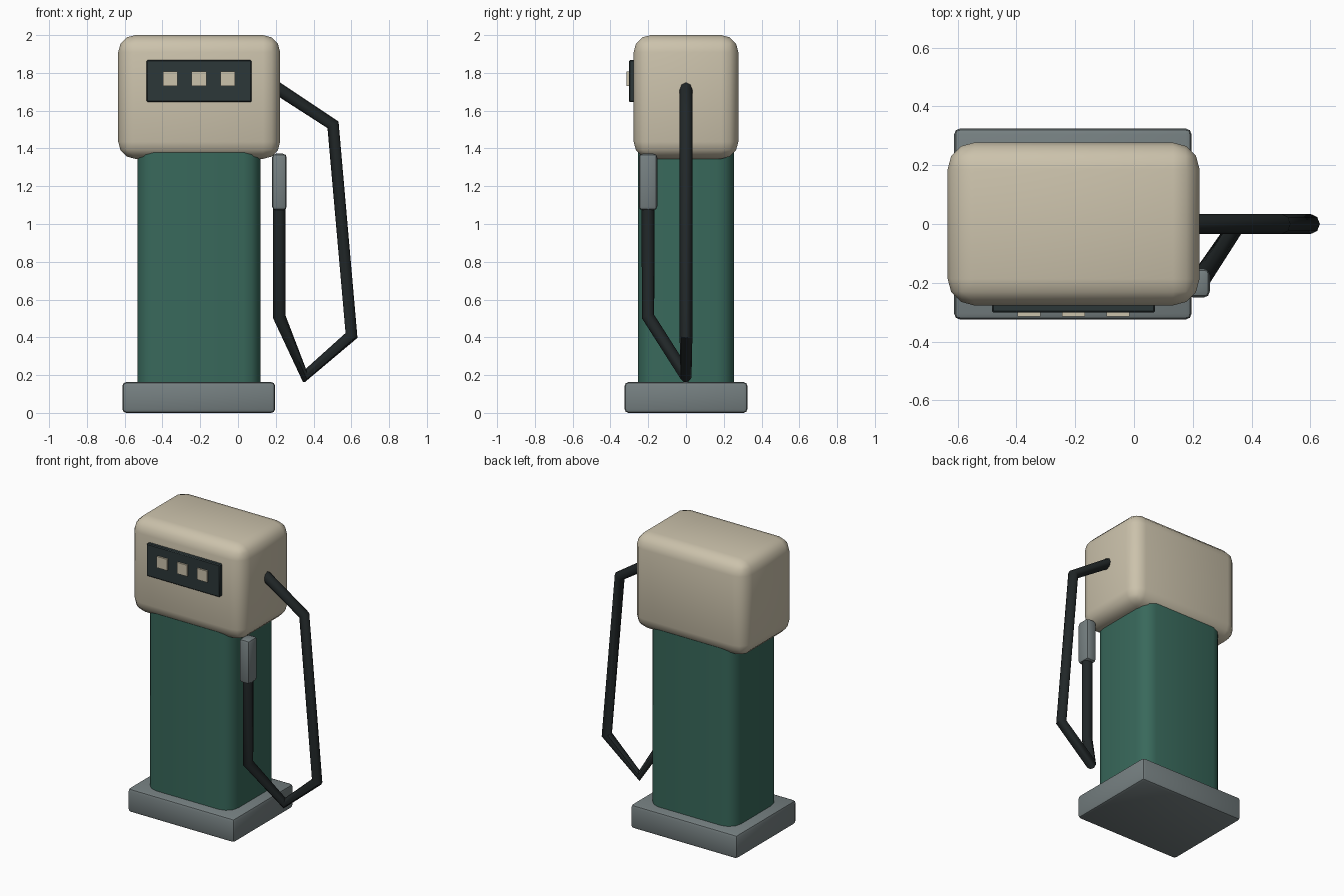
import bpy, bmesh, math

if "Cube" in bpy.data.objects:
    bpy.data.objects.remove(bpy.data.objects["Cube"])


def material(name, rgb):
    m = bpy.data.materials.new(name)
    m.diffuse_color = (*rgb, 1)
    m.use_nodes = True
    m.node_tree.nodes["Principled BSDF"].inputs["Base Color"].default_value = m.diffuse_color
    return m


CREAM = material("cream_paint", (0.60, 0.54, 0.41))
GREEN = material("green_paint", (0.04, 0.14, 0.105))
STEEL = material("steel", (0.18, 0.215, 0.22))
PANEL = material("dark_panel", (0.025, 0.038, 0.04))
RUBBER = material("rubber", (0.015, 0.02, 0.021))


def smooth(ob, angle=40):
    bpy.ops.object.select_all(action='DESELECT')
    ob.select_set(True)
    bpy.context.view_layer.objects.active = ob
    bpy.ops.object.shade_smooth_by_angle(angle=math.radians(angle))


def box(name, x, y, z, mat, bevel=0, segments=3, upright_only=False):
    """Box from (min, max) ranges, with all or only upright edges rounded."""
    bm = bmesh.new()
    bmesh.ops.create_cube(bm, size=1)
    for v in bm.verts:
        for i, (lo, hi) in enumerate((x, y, z)):
            v.co[i] = hi if v.co[i] > 0 else lo
    if bevel:
        edges = [e for e in bm.edges if not upright_only
                 or abs(e.verts[0].co.z - e.verts[1].co.z) > 0.01]
        bmesh.ops.bevel(bm, geom=edges, offset=bevel, segments=segments,
                        profile=0.5, affect='EDGES')
    mesh = bpy.data.meshes.new(name)
    bm.to_mesh(mesh)
    bm.free()
    ob = bpy.data.objects.new(name, mesh)
    bpy.context.collection.objects.link(ob)
    mesh.materials.append(mat)
    smooth(ob)
    return ob


# Plinth, cabinet and head
box("base", (-0.612, 0.196), (-0.325, 0.325), (0, 0.163), STEEL, 0.02, 2)
box("body", (-0.533, 0.119), (-0.254, 0.254), (0.1, 1.5), GREEN, 0.09, 3, True)
box("head", (-0.634, 0.223), (-0.277, 0.277), (1.345, 2.0), CREAM, 0.09, 3)

# Display panel with three windows
box("display_panel", (-0.484, 0.072), (-0.302, -0.26), (1.645, 1.868), PANEL, 0.006, 1)
for i in range(3):
    cx = -0.358 + i * 0.152
    box(f"display_window_{i + 1}", (cx - 0.039, cx + 0.039), (-0.314, -0.29),
        (1.73, 1.807), CREAM)

# Nozzle
box("nozzle", (0.18, 0.258), (-0.25, -0.152), (1.073, 1.372), STEEL, 0.02, 2)

# Hose: angular path from the head down and back up to the nozzle
path = [(0.16, 0, 1.75), (0.503, 0, 1.525), (0.601, 0, 0.41),
        (0.353, 0, 0.195), (0.218, -0.201, 0.51), (0.218, -0.201, 1.12)]
curve = bpy.data.curves.new("hose", 'CURVE')
curve.dimensions = '3D'
curve.bevel_depth = 0.034
curve.bevel_resolution = 2
curve.use_fill_caps = True
spline = curve.splines.new('POLY')
spline.points.add(len(path) - 1)
for point, co in zip(spline.points, path):
    point.co = (*co, 1)
curve.materials.append(RUBBER)
hose = bpy.data.objects.new("hose", curve)
bpy.context.collection.objects.link(hose)
bpy.ops.object.select_all(action='DESELECT')
hose.select_set(True)
bpy.context.view_layer.objects.active = hose
bpy.ops.object.convert(target='MESH')
smooth(bpy.context.view_layer.objects.active, 50)
